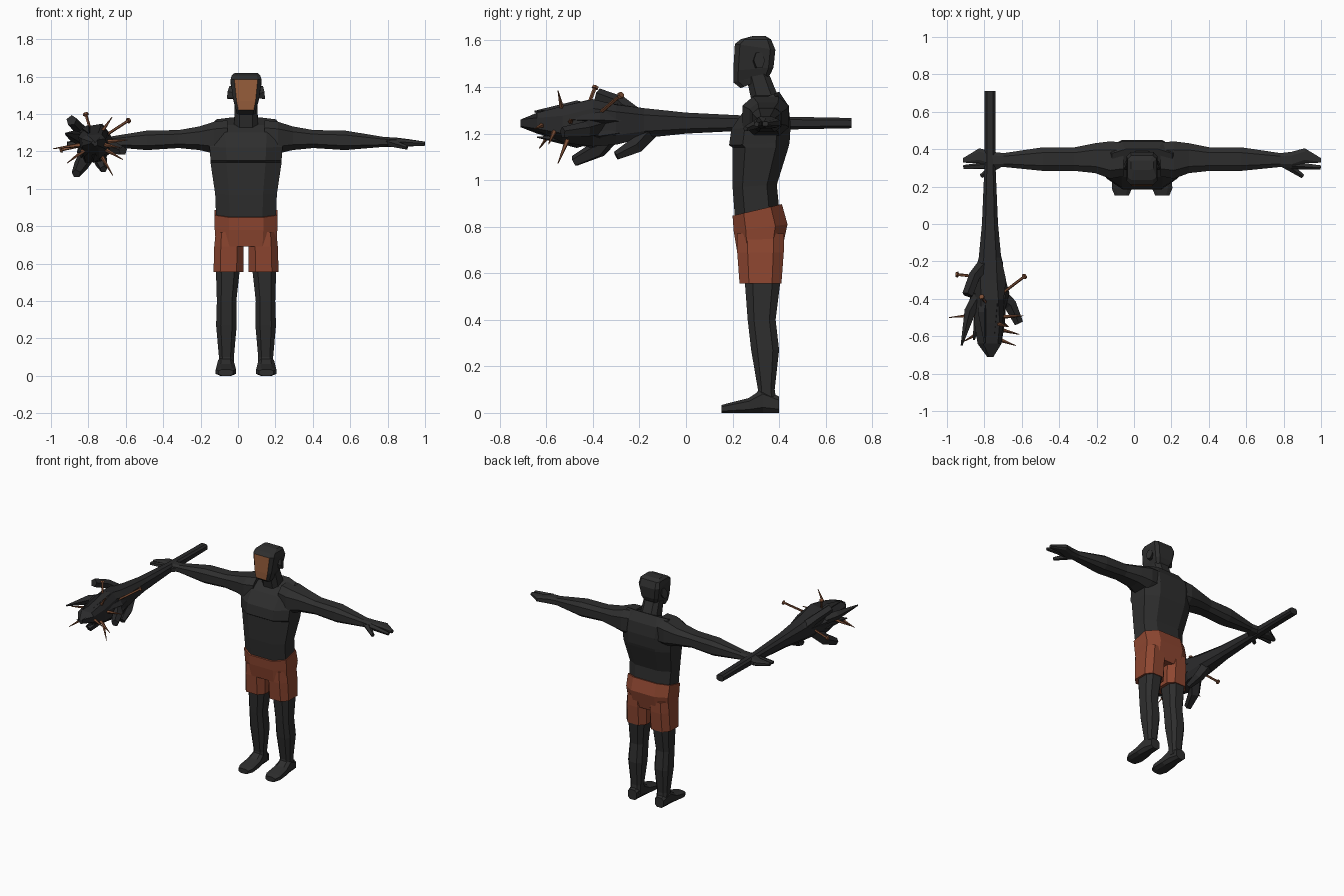
import bpy, bmesh, math, random
from mathutils import Vector

cube = bpy.data.objects.get("Cube")
if cube:
    bpy.data.objects.remove(cube, do_unlink=True)
random.seed(4)
CENTRE = .043   # the body's mid line in x


def material(name, red, green, blue):
    mat = bpy.data.materials.new(name)
    mat.use_nodes = True
    mat.diffuse_color = (red, green, blue, 1)
    shader = next(n for n in mat.node_tree.nodes if n.type == 'BSDF_PRINCIPLED')
    shader.inputs["Base Color"].default_value = mat.diffuse_color
    shader.inputs["Roughness"].default_value = .9
    return mat


SKIN = material("charcoal skin", .027, .027, .027)
CLOTH = material("rust cloth", .27, .062, .03)
FACE = material("tan face", .29, .105, .042)
WOOD = material("charred wood", .023, .023, .024)
IRON = material("rusty iron", .2, .075, .035)


def loft(name, rings, mat):
    """Skin a list of equal-length rings and cap both ends."""
    bm = bmesh.new()
    loops = [[bm.verts.new(point) for point in ring] for ring in rings]
    for lower, upper in zip(loops, loops[1:]):
        for i in range(len(lower)):
            bm.faces.new((lower[i - 1], lower[i], upper[i], upper[i - 1]))
    bm.faces.new(loops[0])
    bm.faces.new(loops[-1])
    bmesh.ops.recalc_face_normals(bm, faces=bm.faces)
    mesh = bpy.data.meshes.new(name)
    bm.to_mesh(mesh)
    bm.free()
    mesh.materials.append(mat)
    part = bpy.data.objects.new(name, mesh)
    bpy.context.collection.objects.link(part)
    return part


def octagon(a, b, half_a, half_b, flat=.55):
    """Chamfered rectangle around (a, b); flat is the unchamfered share of a side."""
    corners = [(flat, -1), (1, -flat), (1, flat), (flat, 1)]
    corners += [(-u, -v) for u, v in corners]
    return [(a + u * half_a, b + v * half_b) for u, v in corners]


def body_ring(z, rise, front, back, half_width, flat=.55):
    """Ring round the mid line, climbing by rise from front to back."""
    middle, depth = (front + back) / 2, (back - front) / 2
    return [(x, y, z + rise * (y - front) / (back - front))
            for x, y in octagon(CENTRE, middle, half_width, depth, flat)]


def tube(name, points, radii, mat, sides=5, stretch=1):
    """Tapered tube along a path."""
    points = [Vector(p) for p in points]
    rings = []
    for i, (point, radius) in enumerate(zip(points, radii)):
        ahead = points[min(i + 1, len(points) - 1)]
        along = (ahead - points[max(i - 1, 0)]).normalized()
        u = along.cross(Vector((.3, .1, 1))).normalized()
        v = along.cross(u) * stretch
        angles = [math.tau * k / sides for k in range(sides)]
        rings.append([point + radius * (u * math.cos(a) + v * math.sin(a)) for a in angles])
    return loft(name, rings, mat)


# Torso with a chest step, and neck
loft("torso", [
    body_ring(.84, .04, .21, .4, .16),
    body_ring(.97, .01, .2, .39, .165),
    body_ring(1.14, 0, .2, .44, .19),
    body_ring(1.15, .01, .185, .445, .19),
    body_ring(1.22, .02, .195, .45, .195),
    body_ring(1.3, .02, .25, .44, .2),
    body_ring(1.34, .04, .3, .4, .16)], SKIN)
loft("neck", [
    body_ring(1.3, .05, .29, .4, .065),
    body_ring(1.44, .02, .26, .355, .06)], SKIN)

# Head with a flat face panel
head = loft("head", [
    body_ring(1.395, .05, .235, .355, .05, flat=.75),
    body_ring(1.42, .04, .203, .365, .055, flat=.75),
    body_ring(1.47, .015, .203, .376, .068, flat=.75),
    body_ring(1.585, -.025, .21, .384, .083, flat=.75),
    body_ring(1.605, 0, .235, .365, .077, flat=.75),
    body_ring(1.62, 0, .29, .34, .06, flat=.75)], SKIN)
head.data.materials.append(FACE)
for face in head.data.polygons:
    if face.normal.y < -.85:
        face.material_index = 1

# Shorts
loft("shorts_pelvis", [
    body_ring(.847, .05, .2, .412, .168),
    body_ring(.78, .03, .205, .436, .168),
    body_ring(.69, 0, .22, .41, .16)], CLOTH)


def upright(side, x, y, z, half_x, half_y):
    """Horizontal ring of a limb, x measured out from the mid line."""
    return [(CENTRE + side * a, b, z) for a, b in octagon(x, y, half_x, half_y)]


def across(side, x, y, half_y, half_z):
    """Vertical ring of the arm, which droops slightly outwards."""
    droop = 1.28 - .04 * x
    return [(CENTRE + side * x, a, b) for a, b in octagon(y, droop, half_y, half_z)]


def sole(side, y, half_x, height):
    """Vertical ring of the foot, resting on the ground."""
    return [(CENTRE + side * a, y, b)
            for a, b in octagon(.108, height / 2, half_x, height / 2)]


for label, side in (("left", 1), ("right", -1)):
    loft(label + "_shorts_leg", [
        upright(side, .092, .32, .77, .07, .1),
        upright(side, .092, .32, .69, .078, .1),
        upright(side, .094, .32, .556, .08, .09)], CLOTH)
    loft(label + "_leg", [
        upright(side, .096, .33, .6, .066, .08),
        upright(side, .104, .325, .4, .052, .06),
        upright(side, .105, .34, .27, .055, .06),
        upright(side, .105, .345, .1, .04, .036),
        upright(side, .105, .345, .04, .04, .045)], SKIN)
    loft(label + "_foot", [
        sole(side, .153, .038, .034),
        sole(side, .19, .054, .044),
        sole(side, .27, .05, .064),
        sole(side, .33, .042, .105),
        sole(side, .4, .035, .07)], SKIN)
    loft(label + "_arm_and_hand", [
        across(side, .1, .345, .09, .09),
        across(side, .17, .342, .1, .085),
        across(side, .25, .352, .08, .063),
        across(side, .36, .347, .063, .048),
        across(side, .53, .347, .063, .052),
        across(side, .74, .342, .037, .026),
        across(side, .8, .343, .043, .026),
        across(side, .87, .365, .04, .02),
        across(side, .957, .34, .012, .01)], SKIN)

    def beside(x, y, z):
        return (CENTRE + side * x, y, z)

    tube(label + "_finger", [beside(.8, .315, 1.25), beside(.955, .303, 1.24)],
         (.022, .012), SKIN)
    tube(label + "_thumb", [beside(.76, .325, 1.25), beside(.86, .255, 1.22)],
         (.025, .012), SKIN)
    tube(label + "_ear", [beside(.06, .305, 1.51), beside(.092, .315, 1.515)],
         (.02, .025), SKIN, sides=6, stretch=1.6)

# Club: a handle widening into a rough burnt head
CLUB_X, CLUB_Z = -.77, 1.245


def club_ring(y, half_x, half_z):
    rough = .012 if y < -.2 else 0
    return [(x + random.uniform(-rough, rough), y, z + random.uniform(-rough, rough))
            for x, z in octagon(CLUB_X, CLUB_Z, half_x, half_z)]


loft("club", [
    club_ring(.71, .03, .022),
    club_ring(.3, .03, .03),
    club_ring(0, .043, .045),
    club_ring(-.18, .06, .064),
    club_ring(-.3, .08, .083),
    club_ring(-.4, .076, .095),
    club_ring(-.53, .073, .075),
    club_ring(-.64, .055, .045),
    club_ring(-.71, .025, .012)], WOOD)


def around_club(angle, reach, y):
    """Point at an angle and distance from the club's axis."""
    turn = math.radians(angle)
    return Vector((CLUB_X + reach * math.cos(turn), y, CLUB_Z + reach * math.sin(turn)))


def branch(name, angle, reach, root_y, tip_y, thick, tip):
    """Broken limb leaving the axis and bending forwards."""
    bend = around_club(angle, reach * .7, root_y * .55 + tip_y * .45)
    tube(name, [around_club(angle, .02, root_y), bend, around_club(angle, reach, tip_y)],
         (thick, thick * .8, tip), WOOD)


branch("upper_branch", 135, .17, -.2, -.38, .04, .03)
branch("claw_branch", 162, .16, -.32, -.65, .04, .005)
branch("lower_branch", 240, .19, -.3, -.48, .05, .025)
branch("rear_branch", 290, .15, -.15, -.3, .045, .02)
branch("outer_branch", -15, .16, -.35, -.53, .045, .025)
branch("thin_branch", 210, .1, -.42, -.62, .035, .005)

# Long splinters lying round the club head
SPLINTERS = 7
for i in range(SPLINTERS):
    angle = 360 * (i + .3) / SPLINTERS
    start = -.24 - .05 * (i % 3)
    tube(f"splinter_{i + 1}", [around_club(angle, .05, start),
                               around_club(angle, .08, start - .13),
                               around_club(angle, .06, start - .3)],
         (.02, .028, .003), WOOD, sides=4)


def spike(name, angle, reach, root_y, tip_y):
    tube(name, [around_club(angle, 0, root_y), around_club(angle, reach, tip_y)],
         (.018, .002), IRON)


def nail(name, angle, reach, root_y, tip_y):
    """Straight shank with a round head."""
    root, tip = around_club(angle, 0, root_y), around_club(angle, reach, tip_y)
    half_head = (tip - root).normalized() * .006
    tube(name + "_shank", [root, tip], (.008, .008), IRON)
    tube(name + "_head", [tip - half_head, tip + half_head], (.016, .014), IRON, sides=6)


nail("inner_nail", 33, .22, -.42, -.28)
nail("top_nail", 106, .16, -.45, -.39)
nail("outer_nail", 192, .18, -.29, -.27)
spike("long_spike", 188, .22, -.48, -.5)
spike("top_spike", 55, .17, -.52, -.55)
spike("level_spike", 5, .18, -.5, -.49)
spike("inner_spike", -30, .18, -.55, -.59)
spike("front_spike", -10, .14, -.6, -.65)
spike("bottom_spike", -60, .2, -.48, -.55)
spike("outer_spike", 217, .18, -.55, -.63)
